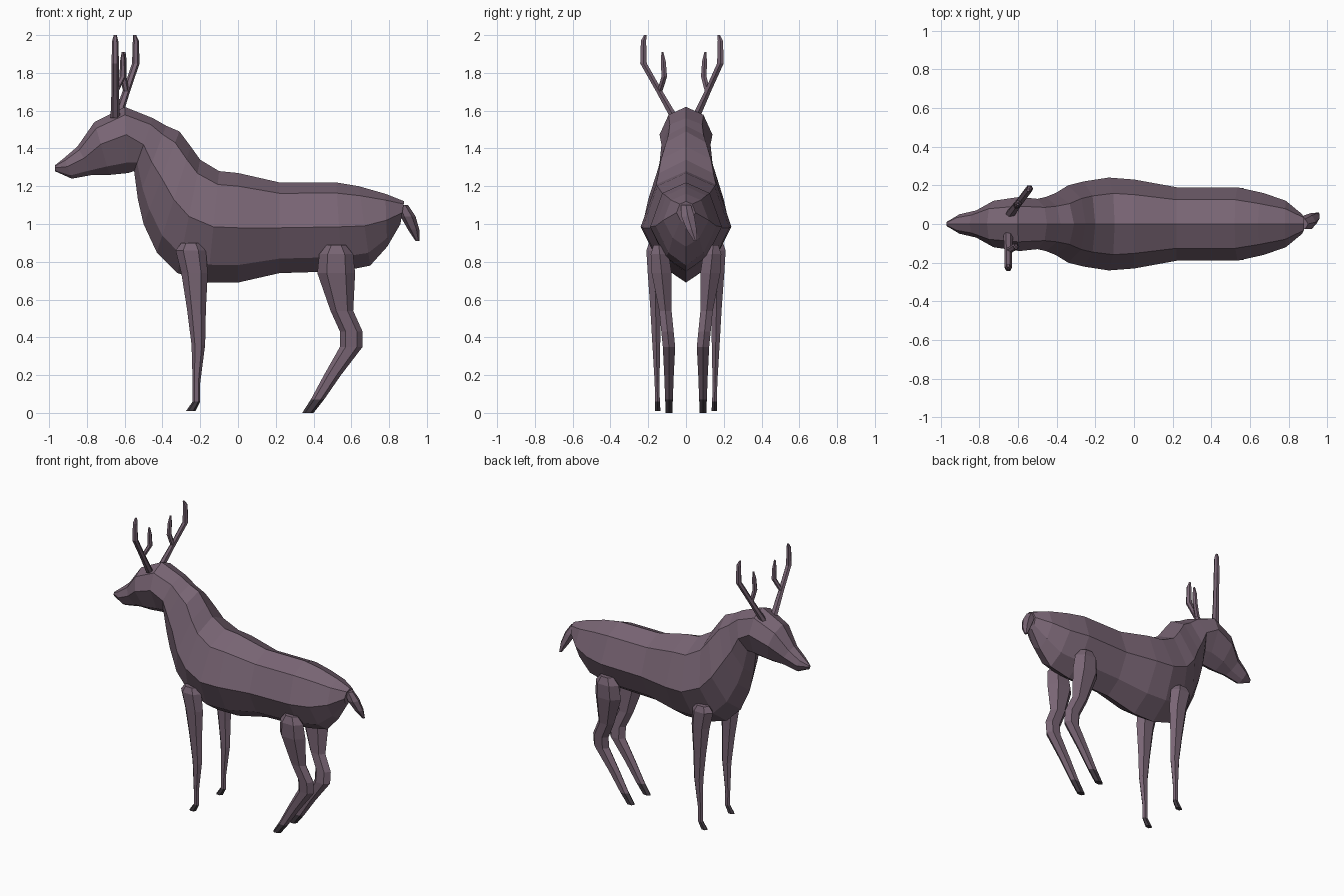
import bpy
import bmesh
import math
from mathutils import Vector

if "Cube" in bpy.data.objects:
    bpy.data.objects.remove(bpy.data.objects["Cube"], do_unlink=True)


def material(name, red, green, blue):
    made = bpy.data.materials.new(name)
    made.use_nodes = True
    made.diffuse_color = (red, green, blue, 1)
    shader = made.node_tree.nodes["Principled BSDF"]
    shader.inputs["Base Color"].default_value = made.diffuse_color
    return made


HIDE = material("mauve brown hide", .19, .13, .175)
HOOF = material("dark hoof", .05, .04, .05)


def loft(name, rings, hoof=False):
    """Skin a list of closed rings and cap both ends; the last segment may be a hoof."""
    bm = bmesh.new()
    loops = [[bm.verts.new(point) for point in ring] for ring in rings]
    for upper, lower in zip(loops, loops[1:]):
        is_hoof = hoof and lower is loops[-1]
        for i in range(len(upper)):
            face = bm.faces.new((upper[i - 1], upper[i], lower[i], lower[i - 1]))
            face.material_index = int(is_hoof)
    bm.faces.new(loops[0])
    bm.faces.new(loops[-1]).material_index = int(hoof)
    bmesh.ops.recalc_face_normals(bm, faces=bm.faces)
    mesh = bpy.data.meshes.new(name)
    bm.to_mesh(mesh)
    bm.free()
    mesh.materials.append(HIDE)
    if hoof:
        mesh.materials.append(HOOF)
    part = bpy.data.objects.new(name, mesh)
    bpy.context.collection.objects.link(part)


def oval(center, length, thickness, sides=6):
    """Level ring around a center point."""
    angles = [math.tau * i / sides for i in range(sides)]
    return [Vector(center) + Vector((length * math.cos(a), thickness * math.sin(a), 0))
            for a in angles]


def body_ring(spine_x, spine_z, belly_x, belly_z, width):
    """Eight-sided section between a spine point and a belly point."""
    spine = Vector((spine_x, 0, spine_z))
    belly = Vector((belly_x, 0, belly_z))
    widest = .42 if spine_x < -.5 else .5  # the head is widest above its middle
    flank = [(.12, .66), (widest, 1), (.84, .58)]
    left = [spine.lerp(belly, drop) + Vector((0, width * out, 0)) for drop, out in flank]
    right = [Vector((p.x, -p.y, p.z)) for p in reversed(left)]
    return [spine, *left, belly, *right]


# Head, neck and trunk: spine x and z, belly x and z, half width
muzzle_to_rump = [
    (-.97, 1.31, -.97, 1.28, .01),
    (-.92, 1.35, -.88, 1.24, .05),
    (-.85, 1.41, -.77, 1.26, .07),
    (-.76, 1.54, -.68, 1.26, .12),
    (-.6, 1.62, -.58, 1.27, .14),
    (-.45, 1.56, -.55, 1.28, .13),
    (-.38, 1.52, -.53, 1.13, .14),
    (-.31, 1.49, -.5, 1, .16),
    (-.25, 1.41, -.43, .85, .2),
    (-.2, 1.34, -.32, .74, .22),
    (-.1, 1.28, -.16, .69, .24),
    (0, 1.27, 0, .69, .23),
    (.22, 1.22, .22, .74, .19),
    (.52, 1.22, .55, .75, .19),
    (.64, 1.2, .7, .78, .16),
    (.78, 1.16, .79, .88, .12),
    (.88, 1.12, .86, 1, .05),
]
loft("body", [body_ring(*section) for section in muzzle_to_rump])

# Tail, curling slightly to the left
tail = [(.87, 0, 1.1, .03), (.9, .01, 1.04, .04), (.93, .03, .97, .03), (.95, .05, .91, .01)]
loft("tail", [oval((x, y, z), radius, radius) for x, y, z, radius in tail])

# Legs from the top down: x, height, half length; thickness follows the length
front_leg = [(-.25, .9, .05), (-.25, .86, .08), (-.23, .74, .07), (-.22, .55, .05),
             (-.21, .36, .036), (-.22, .16, .02), (-.22, .06, .02), (-.25, .01, .025)]
hind_leg = [(.52, .89, .05), (.52, .84, .09), (.52, .74, .1), (.55, .54, .06),
            (.6, .43, .06), (.6, .35, .06), (.5, .2, .045), (.42, .07, .035), (.37, 0, .03)]


def front_spread(height):
    return .15 + .02 * height


def hind_spread(height):
    return .09 + .1 * max(0, height - .35)


for side, sign in (("left", 1), ("right", -1)):
    for end, path, spread in (("front", front_leg, front_spread),
                              ("hind", hind_leg, hind_spread)):
        rings = [oval((x, sign * spread(z), z), length, length * .58 + .003)
                 for x, z, length in path]
        loft(f"{side}_{end}_leg", rings, hoof=True)

# Antlers: reach from the skull, height and radius of the main beam and its tine
beam = [(0, 1.56, .025), (.08, 1.7, .02), (.165, 1.85, .02), (.165, 1.97, .016), (.155, 2, .008)]
tine = [(.08, 1.7, .016), (.055, 1.78, .017), (.06, 1.86, .015), (.065, 1.91, .006)]

# The right antler leans straight outward, the left one sweeps back
for side, base, lean, tine_shift in (
        ("right", Vector((-.65, -.06, 0)), Vector((0, -1, 0)), Vector((.04, 0, 0))),
        ("left", Vector((-.64, .05, 0)), Vector((.6, .8, 0)), Vector((0, 0, 0)))):
    for branch, path, shift in (("beam", beam, Vector()), ("tine", tine, tine_shift)):
        rings = []
        for index, (reach, height, radius) in enumerate(path):
            center = base + lean * reach + shift * min(index, 1)
            center.z = height
            rings.append(oval(center, radius, radius))
        loft(f"{side}_antler_{branch}", rings)
